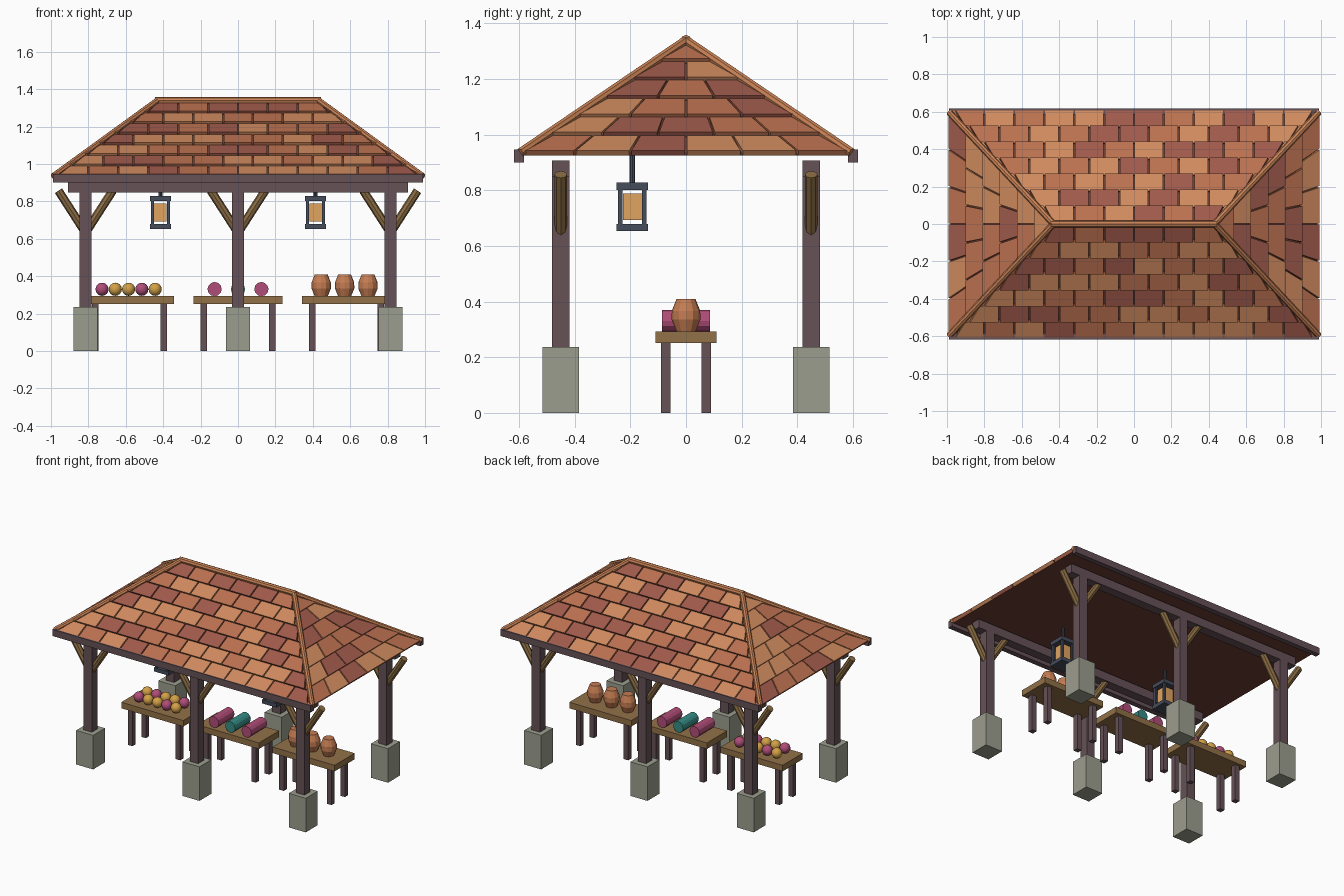
import bpy, bmesh, math, random
from mathutils import Vector, Matrix

if "Cube" in bpy.data.objects:
    bpy.data.objects.remove(bpy.data.objects["Cube"])

random.seed(4)


def material(name, code):
    rgb = [int(code[i:i + 2], 16) / 255 for i in (0, 2, 4)]
    m = bpy.data.materials.new(name)
    m.diffuse_color = [c / 12.92 if c <= 0.04045 else ((c + 0.055) / 1.055) ** 2.4 for c in rgb] + [1]
    m.use_nodes = True
    m.node_tree.nodes["Principled BSDF"].inputs["Base Color"].default_value = m.diffuse_color
    return m


TIMBER = material("dark_timber", "665156")
STONE = material("stone", "9C9E8E")
BRACE = material("brace_wood", "8A6C43")
PLANK = material("table_wood", "927148")
IRON = material("iron", "454C5B")
GLOW = material("lantern_glow", "E0A560")
CORE = material("roof_core", "6A3E30")
CAP = material("ridge_clay", "C98255")
TILES = [material("tile_light", "CF8A5E"), material("tile_mid", "BB7150"), material("tile_dark", "A05A4B")]
CLAY = material("pot_clay", "C47C52")
PINK = material("pink", "B04D78")
YELLOW = material("yellow", "D3A147")
TEAL = material("teal", "358C86")


def finish(name, bm, mats, smooth=False):
    bmesh.ops.recalc_face_normals(bm, faces=bm.faces)
    me = bpy.data.meshes.new(name)
    bm.to_mesh(me)
    bm.free()
    for m in mats:
        me.materials.append(m)
    if smooth:
        me.shade_smooth()
    ob = bpy.data.objects.new(name, me)
    bpy.context.collection.objects.link(ob)
    return ob


def boxes(name, mat, items):
    """items: list of (centre, size)"""
    bm = bmesh.new()
    for c, s in items:
        bmesh.ops.create_cube(bm, size=1, matrix=Matrix.Translation(c) @ Matrix.Diagonal((*s, 1)))
    return finish(name, bm, [mat])


def rod(name, mat, a, b, r, sides=8):
    a, b = Vector(a), Vector(b)
    d = b - a
    m = Matrix.Translation((a + b) / 2) @ d.to_track_quat('Z', 'Y').to_matrix().to_4x4()
    bm = bmesh.new()
    bmesh.ops.create_cone(bm, cap_ends=True, segments=sides, radius1=r, radius2=r, depth=d.length, matrix=m)
    return finish(name, bm, [mat])


# Posts, stone footings and diagonal braces
for x in (-0.815, 0, 0.815):
    for y in (-0.45, 0.45):
        boxes("stone_footing", STONE, [((x, y, 0.118), (0.13, 0.13, 0.236))])
        boxes("post", TIMBER, [((x, y, 0.55), (0.063, 0.063, 0.66))])
        for s in (-1, 1):
            rod("brace", BRACE, (x, y, 0.632), (x + s * 0.145, y, 0.857), 0.023)

# Long beams and eave boards
for s in (-1, 1):
    boxes("beam", TIMBER, [((0, s * 0.45, 0.878), (1.82, 0.063, 0.06))])
    boxes("eave_board", TIMBER, [((0, s * 0.6, 0.923), (1.98, 0.036, 0.046))])

# Solid hipped roof core
EX, EY, RX, Z0, Z1 = 0.98, 0.6, 0.43, 0.925, 1.322
bm = bmesh.new()
base = [bm.verts.new((x, y, Z0)) for x, y in ((-EX, -EY), (EX, -EY), (EX, EY), (-EX, EY))]
left, right = bm.verts.new((-RX, 0, Z1)), bm.verts.new((RX, 0, Z1))
for f in (base, (base[0], base[1], right, left), (base[2], base[3], left, right),
          (base[1], base[2], right), (base[3], base[0], left)):
    bm.faces.new(f)
finish("roof_core", bm, [CORE])


def slope(name, turn, a0, a1, h0, h1, rows, width, fan):
    """Rows of wedge tiles: a = distance from the centre, h = half length, eave to ridge."""
    n = Vector((0, Z0 - Z1, a0 - a1)).normalized()
    rot = Matrix.Rotation(turn, 4, 'Z')
    bm = bmesh.new()
    half = lambda t: max(h0 + (h1 - h0) * t, 0.012)

    def pt(s, t, lift):
        return rot @ (Vector((s, -(a0 + (a1 - a0) * t), Z0 + (Z1 - Z0) * t)) + n * lift)

    for r in range(rows):
        t0, t1 = r / rows, (r + 1) / rows
        hb, ht = half(t0), half(t1)
        count = max(1, round((hb * 2 - 0.03) / width)) if fan else 2 * rows
        for i in range(count):
            if fan:
                u0, u1 = 2 * i / count - 1, 2 * (i + 1) / count - 1
                b0, b1, c0, c1 = u0 * hb, u1 * hb, u0 * ht, u1 * ht
            else:
                s0 = (i - rows + 0.5 * (r % 2)) * width
                s1 = s0 + width
                if i == 0:
                    s0 = -9
                if i == count - 1:
                    s1 = 9
                b0, b1 = (max(-hb, min(hb, s)) for s in (s0, s1))
                c0, c1 = (max(-ht, min(ht, s)) for s in (s0, s1))
            if b1 - b0 < 0.02:
                continue
            g = 0.004
            b0, b1 = b0 + g, b1 - g
            if c1 - c0 > 0.01:
                c0, c1 = c0 + g, c1 - g
            else:
                c1 = c0 + 0.001
            v = [bm.verts.new(pt(*p)) for p in (
                (b0, t0, 0), (b1, t0, 0), (c1, t1, 0), (c0, t1, 0),
                (b0, t0, 0.022), (b1, t0, 0.022), (c1, t1, 0.008), (c0, t1, 0.008))]
            shade = random.randrange(3)
            for q in ((3, 2, 1, 0), (4, 5, 6, 7), (0, 1, 5, 4), (1, 2, 6, 5), (2, 3, 7, 6), (3, 0, 4, 7)):
                bm.faces.new([v[k] for k in q]).material_index = shade
    finish(name, bm, TILES)


for k, side in enumerate(("front", "right", "back", "left")):
    if k % 2 == 0:
        slope(side + "_tiles", k * math.pi / 2, EY, 0, EX, RX, 7, 0.16, False)
    else:
        slope(side + "_tiles", k * math.pi / 2, EX, RX, EY, 0, 6, 0.2, True)

# Ridge and hip caps
rod("ridge_cap", CAP, (-0.445, 0, 1.34), (0.445, 0, 1.34), 0.019)
for sx in (-1, 1):
    for sy in (-1, 1):
        rod("hip_cap", CAP, (sx * 0.988, sy * 0.597, 0.935), (sx * 0.43, 0, 1.34), 0.017)

# Hanging lanterns
for x in (-0.415, 0.415):
    y = -0.193
    parts = [((x, y, 0.666), (0.112, 0.112, 0.026)), ((x, y, 0.815), (0.112, 0.112, 0.026))]
    parts += [((x + i * 0.043, y + j * 0.043, 0.74), (0.016, 0.016, 0.14)) for i in (-1, 1) for j in (-1, 1)]
    boxes("lantern_frame", IRON, parts)
    boxes("lantern_glass", GLOW, [((x, y, 0.741), (0.068, 0.068, 0.096))])
    rod("lantern_rod", IRON, (x, y, 0.82), (x, y, 0.935), 0.01)

# Three market tables
for x in (-0.58, 0, 0.58):
    boxes("table_top", PLANK, [((x, 0, 0.272), (0.475, 0.22, 0.042))])
    boxes("table_legs", TIMBER, [((x + i * 0.183, j * 0.073, 0.127), (0.035, 0.035, 0.254))
                                 for i in (-1, 1) for j in (-1, 1)])

# Fruit in two rows
for j in range(2):
    for i in range(5):
        bm = bmesh.new()
        bmesh.ops.create_uvsphere(bm, u_segments=12, v_segments=8, radius=0.035,
                                  matrix=Matrix.Translation((-0.727 + i * 0.071, -0.045 + j * 0.09, 0.33)))
        finish("fruit", bm, [PINK if (i + 2 * j) % 3 == 0 else YELLOW], True)

# Cloth rolls
for x, m in ((-0.125, PINK), (0, TEAL), (0.125, PINK)):
    rod("cloth_roll", m, (x, -0.086, 0.331), (x, 0.086, 0.331), 0.038, 12)

# Clay pots turned from a profile
for x in (0.445, 0.57, 0.695):
    bm = bmesh.new()
    rings = []
    for r, z in ((0.035, 0.293), (0.052, 0.335), (0.051, 0.367), (0.034, 0.41)):
        rings.append([bm.verts.new((x + r * math.cos(k * math.tau / 12), r * math.sin(k * math.tau / 12), z))
                      for k in range(12)])
    for a, b in zip(rings, rings[1:]):
        for k in range(12):
            bm.faces.new((a[k], a[k - 1], b[k - 1], b[k]))
    bm.faces.new(rings[0])
    bm.faces.new(rings[-1])
    finish("clay_pot", bm, [CLAY])
